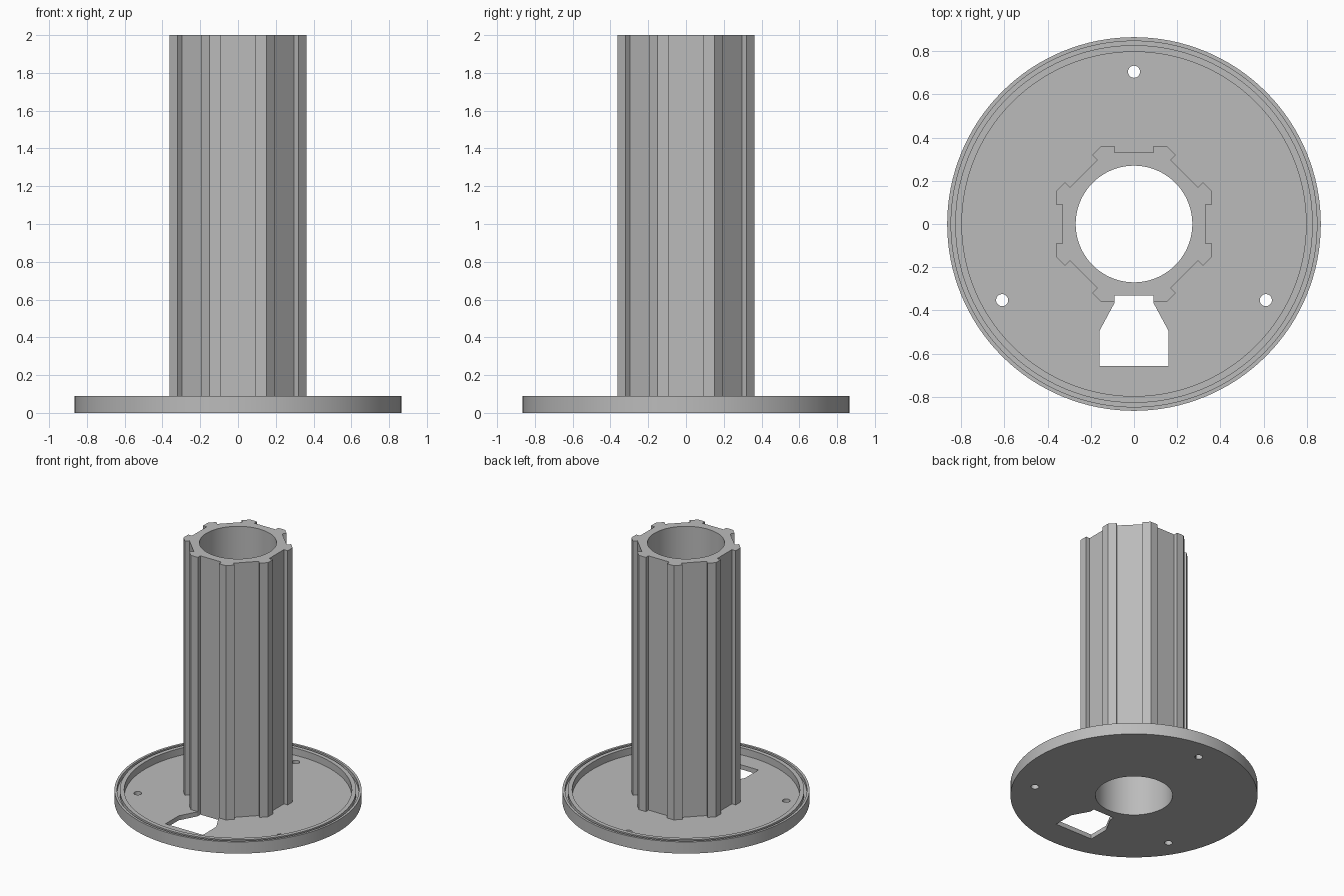
import bpy, bmesh
from math import cos, sin, pi, radians

if "Cube" in bpy.data.objects:
    bpy.data.objects.remove(bpy.data.objects["Cube"])

FLOOR, RIM, TOP, BORE = 0.035, 0.09, 2.0, 0.27

grey = bpy.data.materials.new("plain grey")
grey.use_nodes = True
colour = (0.5, 0.5, 0.5, 1)
grey.diffuse_color = colour
grey.node_tree.nodes["Principled BSDF"].inputs["Base Color"].default_value = colour


def finish(name, bm):
    bmesh.ops.recalc_face_normals(bm, faces=bm.faces)
    mesh = bpy.data.meshes.new(name)
    bm.to_mesh(mesh)
    bm.free()
    mesh.materials.append(grey)
    obj = bpy.data.objects.new(name, mesh)
    bpy.context.collection.objects.link(obj)
    return obj


def prism(name, outline, z0, z1):
    """Extrude a closed outline upwards."""
    bm = bmesh.new()
    face = bm.faces.new([bm.verts.new((x, y, z0)) for x, y in outline])
    up = bmesh.ops.extrude_face_region(bm, geom=[face])["geom"]
    verts = [v for v in up if isinstance(v, bmesh.types.BMVert)]
    bmesh.ops.translate(bm, verts=verts, vec=(0, 0, z1 - z0))
    return finish(name, bm)


def lathe(name, profile, steps=128):
    """Turn a closed radius/height profile about the z axis."""
    bm = bmesh.new()
    rings = [[bm.verts.new((r * cos(2 * pi * i / steps), r * sin(2 * pi * i / steps), z))
              for i in range(steps)] for r, z in profile]
    for a, b in zip(rings, rings[1:] + rings[:1]):
        for i in range(steps):
            j = (i + 1) % steps
            bm.faces.new((a[i], a[j], b[j], b[i]))
    return finish(name, bm)


def circle(r, cx=0, cy=0, steps=32):
    return [(cx + r * cos(2 * pi * i / steps), cy + r * sin(2 * pi * i / steps))
            for i in range(steps)]


def cut(obj, cutter):
    cutter.hide_render = True
    mod = obj.modifiers.new("cut", "BOOLEAN")
    mod.operation, mod.solver, mod.object = "DIFFERENCE", "EXACT", cutter
    bpy.context.view_layer.objects.active = obj
    bpy.ops.object.modifier_apply(modifier=mod.name)
    bpy.data.objects.remove(cutter)


def shade(obj):
    bpy.ops.object.select_all(action="DESELECT")
    obj.select_set(True)
    bpy.context.view_layer.objects.active = obj
    bpy.ops.object.shade_smooth_by_angle(angle=radians(30))


# Round base tray with a grooved rim
groove = 0.06
base = lathe("base_plate", [
    (BORE, 0), (0.865, 0), (0.865, RIM), (0.847, RIM), (0.847, groove),
    (0.828, groove), (0.828, RIM), (0.797, RIM), (0.797, FLOOR), (BORE, FLOOR)])

# Three screw holes
for angle in (90, 210, 330):
    a = radians(angle)
    cut(base, prism("hole_cutter", circle(0.028, 0.705 * cos(a), 0.705 * sin(a)), -0.1, 0.2))

# Cable slot in front of the column
half = [(0.09, -0.33), (0.09, -0.365), (0.16, -0.495), (0.16, -0.657)]
cut(base, prism("slot_cutter", half + [(-x, y) for x, y in reversed(half)], -0.1, 0.2))
shade(base)

# Eight-sided column with a raised rib wrapped round each corner
side = [(-0.15, 0.362), (-0.09, 0.362), (-0.09, 0.33), (0.09, 0.33), (0.09, 0.362)]
outline = []
for k in range(8):
    c, s = cos(-k * pi / 4), sin(-k * pi / 4)
    outline += [(x * c - y * s, x * s + y * c) for x, y in side]
column = prism("column", outline, FLOOR, TOP)
cut(column, prism("bore_cutter", circle(BORE, steps=128), -0.1, TOP + 0.1))
shade(column)
